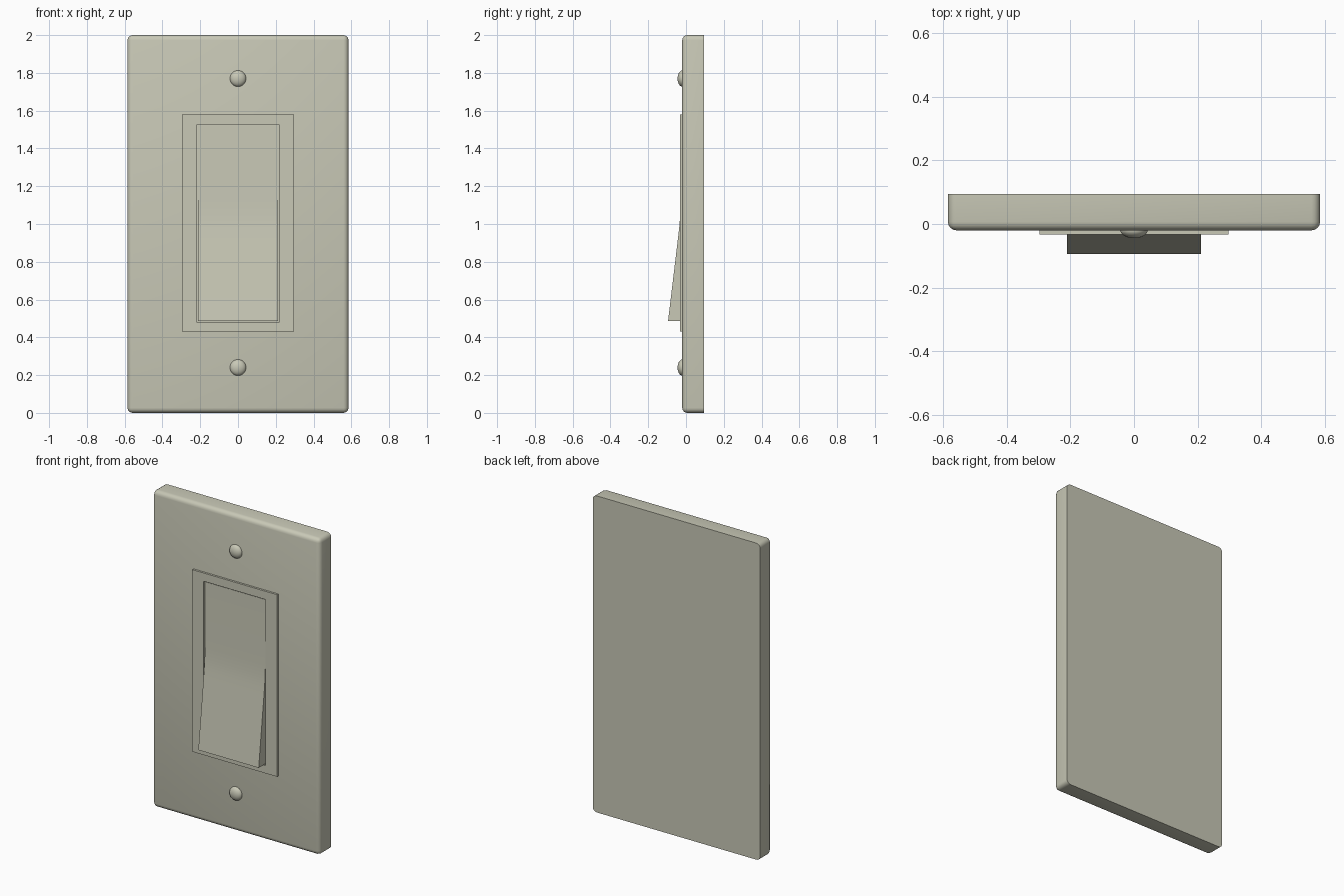
import bpy, bmesh, math
from mathutils import Matrix

if "Cube" in bpy.data.objects:
    bpy.data.objects.remove(bpy.data.objects["Cube"])


def finish(name, bm, angle=40):
    bmesh.ops.recalc_face_normals(bm, faces=bm.faces)
    mesh = bpy.data.meshes.new(name)
    bm.to_mesh(mesh)
    bm.free()
    obj = bpy.data.objects.new(name, mesh)
    bpy.context.collection.objects.link(obj)
    mat = bpy.data.materials.get("ivory_plastic")
    if mat is None:
        mat = bpy.data.materials.new("ivory_plastic")
        mat.diffuse_color = (0.58, 0.58, 0.47, 1)
        mat.use_nodes = True
        mat.node_tree.nodes["Principled BSDF"].inputs["Base Color"].default_value = mat.diffuse_color
    mesh.materials.append(mat)
    bpy.ops.object.select_all(action='DESELECT')
    obj.select_set(True)
    bpy.context.view_layer.objects.active = obj
    bpy.ops.object.shade_smooth_by_angle(angle=math.radians(angle))
    return obj


def rect(bm, half_w, z0, z1, y):
    return [bm.verts.new((x, y, z)) for x, z in
            ((-half_w, z0), (half_w, z0), (half_w, z1), (-half_w, z1))]


def bridge(bm, a, b):
    for i in range(len(a)):
        j = (i + 1) % len(a)
        bm.faces.new((a[i], a[j], b[j], b[i]))


# Wall plate: rounded corners and front rim, sharp flat back
bm = bmesh.new()
back, front = rect(bm, 0.585, 0, 2, 0.095), rect(bm, 0.585, 0, 2, -0.02)
bridge(bm, back, front)
bm.faces.new(back)
bm.faces.new(front)
edges = [e for e in bm.edges if min(v.co.y for v in e.verts) < 0]
bmesh.ops.bevel(bm, geom=edges, offset=0.027, segments=4, profile=0.5, affect='EDGES')
finish("wall_plate", bm)

# Raised frame around the rocker opening
bm = bmesh.new()
loops = [rect(bm, *r) for r in ((0.297, 0.43, 1.58, 0.0),
                                (0.297, 0.43, 1.58, -0.033),
                                (0.217, 0.478, 1.528, -0.033),
                                (0.217, 0.478, 1.528, 0.0))]
for i in range(4):
    bridge(bm, loops[i], loops[(i + 1) % 4])
finish("rocker_frame", bm)

# Rocker paddle: side profile (y, z) swept across its width, lower half tilted out
profile = [(0.0, 0.487), (-0.095, 0.487), (-0.043, 0.92), (-0.036, 0.98),
           (-0.031, 1.04), (-0.028, 1.12), (-0.024, 1.522), (0.0, 1.522)]
bm = bmesh.new()
left, right = [[bm.verts.new((x, y, z)) for y, z in profile] for x in (-0.211, 0.211)]
bridge(bm, left, right)
bm.faces.new(left)
bm.faces.new(right)
rim = [e for e in bm.edges if all(v.co.y < -0.01 for v in e.verts)
       and (e.is_boundary or e.calc_face_angle() > 0.8)]
bmesh.ops.bevel(bm, geom=rim, offset=0.005, segments=2, profile=0.5, affect='EDGES')
finish("rocker_paddle", bm)

# Domed screw heads
for name, z in (("upper_screw", 1.77), ("lower_screw", 0.24)):
    bm = bmesh.new()
    bmesh.ops.create_uvsphere(bm, u_segments=32, v_segments=16, radius=0.043)
    bm.transform(Matrix.Translation((0, -0.019, z)) @ Matrix.Diagonal((1, 0.6, 1, 1))
                 @ Matrix.Rotation(math.pi / 2, 4, 'X'))
    finish(name, bm)
